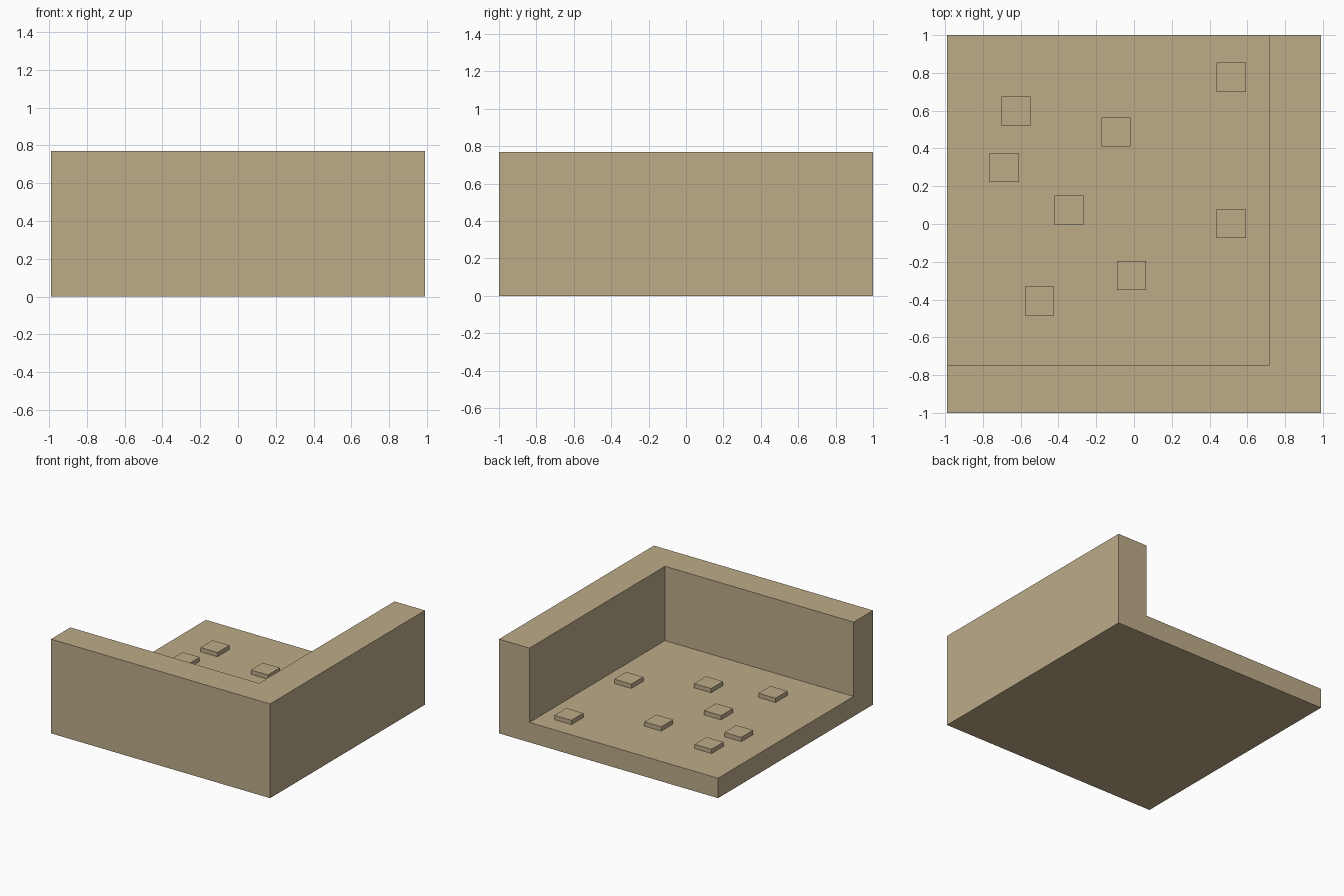
import bpy

if "Cube" in bpy.data.objects:
    bpy.data.objects.remove(bpy.data.objects["Cube"])

FLOOR_Z = 0.163
HEIGHT = 0.77

tan = bpy.data.materials.new("tan")
tan.diffuse_color = (0.51, 0.41, 0.25, 1.0)
tan.use_nodes = True
tan.node_tree.nodes["Principled BSDF"].inputs["Base Color"].default_value = tan.diffuse_color


def box(name, lo, hi):
    """Axis-aligned box between two corners."""
    centre = [(a + b) / 2 for a, b in zip(lo, hi)]
    bpy.ops.mesh.primitive_cube_add(size=1, location=centre)
    obj = bpy.context.object
    obj.name = name
    obj.scale = [b - a for a, b in zip(lo, hi)]
    bpy.ops.object.transform_apply(location=False, rotation=False, scale=True)
    obj.data.materials.append(tan)
    return obj


# Floor slab with front and right walls, hollowed out of one block
body = box("floor_and_walls", (-0.99, -1, 0), (0.99, 1, HEIGHT))
cutter = box("room_cutter", (-1.5, -0.75, FLOOR_Z), (0.715, 1.5, 1.5))
cutter.hide_render = True
cutter.hide_set(True)
cut = body.modifiers.new("hollow", 'BOOLEAN')
cut.operation = 'DIFFERENCE'
cut.solver = 'EXACT'
cut.object = cutter

# Raised square tiles scattered on the floor
R = 0.077
tiles = [(0.515, 0.777), (-0.626, 0.597), (-0.095, 0.488), (-0.687, 0.30),
         (-0.345, 0.073), (0.515, 0.003), (-0.013, -0.273), (-0.501, -0.408)]
for i, (x, y) in enumerate(tiles):
    box(f"floor_tile_{i + 1}", (x - R, y - R, FLOOR_Z - 0.005),
        (x + R, y + R, FLOOR_Z + 0.035))
